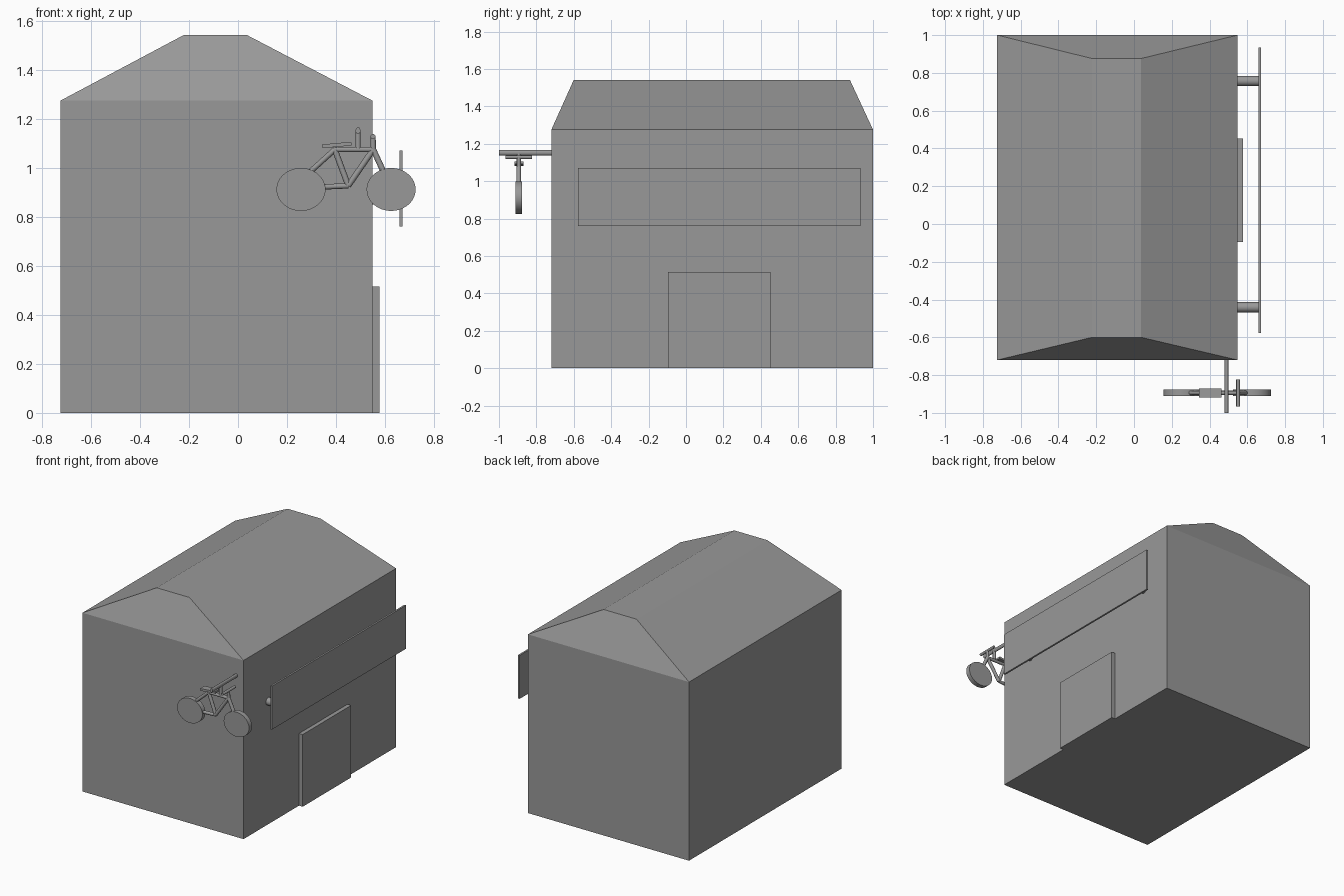
import bpy, bmesh, math
from mathutils import Vector, Matrix

if "Cube" in bpy.data.objects:
    bpy.data.objects.remove(bpy.data.objects["Cube"])

BY = -0.894  # plane of the bicycle

# darker grey shared by every part
GREY = bpy.data.materials.new("dark_grey")
GREY.diffuse_color = (0.318, 0.318, 0.318, 1)
GREY.use_nodes = True
GREY.node_tree.nodes["Principled BSDF"].inputs["Base Color"].default_value = GREY.diffuse_color


def make(name, bm):
    bmesh.ops.recalc_face_normals(bm, faces=bm.faces)
    mesh = bpy.data.meshes.new(name)
    bm.to_mesh(mesh)
    bm.free()
    mesh.materials.append(GREY)
    ob = bpy.data.objects.new(name, mesh)
    bpy.context.collection.objects.link(ob)
    return ob


def box(name, lo, hi, tilt=0.0):
    lo, hi = Vector(lo), Vector(hi)
    bm = bmesh.new()
    bmesh.ops.create_cube(bm, size=1, matrix=Matrix.Diagonal((*(hi - lo), 1)))
    ob = make(name, bm)
    ob.location = (lo + hi) / 2
    ob.rotation_euler.y = tilt
    return ob


def rod(name, a, b, r, sides=20, stretch=1.0):
    a, b = Vector(a), Vector(b)
    bm = bmesh.new()
    bmesh.ops.create_cone(bm, cap_ends=True, segments=sides, radius1=r, radius2=r,
                          depth=(b - a).length)
    rot = (b - a).to_track_quat('Z', 'Y').to_matrix().to_4x4()
    bmesh.ops.transform(bm, verts=bm.verts, matrix=rot)
    # scale in height where the round section is oval
    bmesh.ops.scale(bm, verts=bm.verts, vec=(1, 1, stretch))
    for f in bm.faces:
        f.smooth = len(f.verts) == 4
    for e in bm.edges:
        e.smooth = all(f.smooth for f in e.link_faces)
    ob = make(name, bm)
    ob.location = (a + b) / 2
    return ob


# building body
X0, X1, Y0, Y1, EAVE = -0.724, 0.548, -0.72, 1.0, 1.275
box("building_walls", (X0, Y0, 0), (X1, Y1, EAVE))

# hipped roof with a flat strip on top
bm = bmesh.new()
low = [bm.verts.new((x, y, EAVE)) for x, y in ((X0, Y0), (X1, Y0), (X1, Y1), (X0, Y1))]
top = [bm.verts.new((x, y, 1.542)) for x, y in
       ((-0.222, -0.6), (0.037, -0.6), (0.037, 0.876), (-0.222, 0.876))]
bm.faces.new(low)
bm.faces.new(top)
for i in range(4):
    j = (i + 1) % 4
    bm.faces.new((low[i], low[j], top[j], top[i]))
make("roof", bm)

# door on the right side
box("door", (0.523, -0.095, 0), (0.577, 0.452, 0.515))

# long sign board on two brackets
box("sign_board", (0.659, -0.577, 0.76), (0.672, 0.934, 1.07))
for i, y in enumerate((-0.441, 0.757)):
    rod(f"sign_bracket_{i + 1}", (0.53, y, 0.878), (0.663, y, 0.878), 0.027)

# pole carrying the hanging bicycle
rod("bicycle_pole", (0.49, -0.71, 1.152), (0.49, -1.0, 1.152), 0.010, stretch=1.4)
rod("pole_hanger", (0.49, BY, 1.08), (0.49, BY, 1.152), 0.011)

# oval wheels
for name, x in (("rear_wheel", 0.257), ("front_wheel", 0.625)):
    rod(name, (x, BY - 0.017, 0.912), (x, BY + 0.017, 0.912), 0.1, 48, 0.875)

# bicycle frame tubes between joints
J = {"rear": (0.257, 0.95), "axle": (0.257, 0.918), "crank": (0.45, 0.927),
     "seat": (0.395, 1.075), "head": (0.552, 1.075), "fork": (0.625, 0.917),
     "post": (0.401, 1.092), "bar": (0.551, 1.128)}
for name, a, b, r in (("seat_stay", "rear", "seat", 0.011),
                      ("chain_stay", "axle", "crank", 0.011),
                      ("seat_tube", "seat", "crank", 0.012),
                      ("top_tube", "seat", "head", 0.011),
                      ("down_tube", "crank", "head", 0.012),
                      ("front_fork", "head", "fork", 0.012),
                      ("seat_post", "seat", "post", 0.008),
                      ("handlebar_stem", "head", "bar", 0.011)):
    rod(name, (J[a][0], BY, J[a][1]), (J[b][0], BY, J[b][1]), r, 16)

# handlebar and saddle
rod("handlebar", (0.551, BY - 0.071, 1.128), (0.551, BY + 0.071, 1.128), 0.010, 16)
box("saddle", (0.344, BY - 0.024, 1.086), (0.463, BY + 0.024, 1.101), -0.09)
